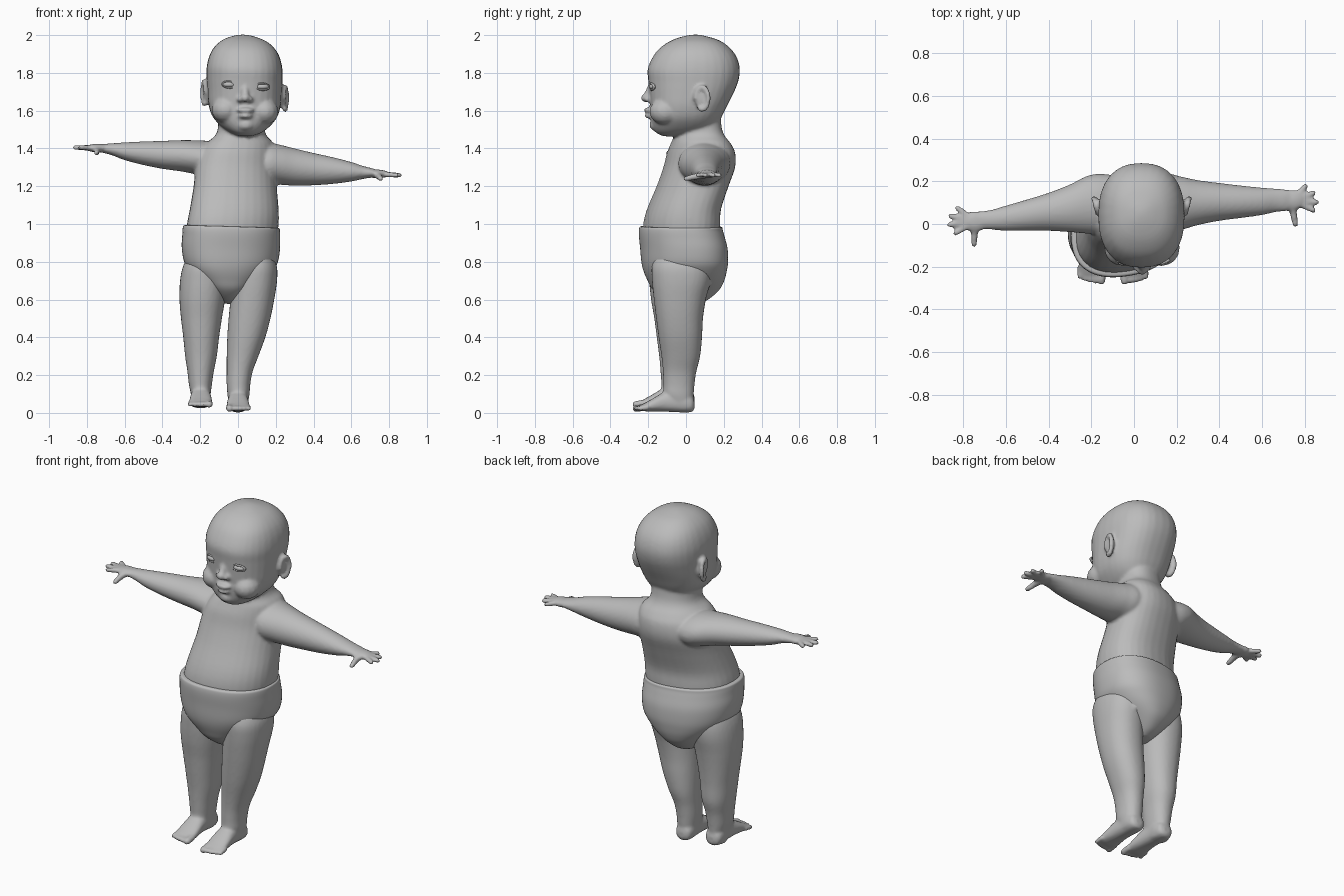
import bpy, bmesh, math
from mathutils import Vector, Matrix

skin = bpy.data.materials.new("plain grey")
skin.diffuse_color = (0.50, 0.50, 0.50, 1)


def spline(a, b, c, d, t):
    """Catmull-Rom value between b and c."""
    return 0.5 * (2*b + (c-a)*t + (2*a-5*b+4*c-d)*t*t + (3*b-a-3*c+d)*t**3)


def bridge(bm, loops, closed=False):
    """Skin a list of equal point loops; cap the ends unless closed."""
    rows = [[bm.verts.new(p) for p in loop] for loop in loops]
    n = len(rows[0])
    for a, b in zip(rows, rows[1:] + rows[:1] if closed else rows[1:]):
        for j in range(n):
            bm.faces.new((a[j], a[(j+1) % n], b[(j+1) % n], b[j]))
    if not closed:
        bm.faces.new(rows[0][::-1])
        bm.faces.new(rows[-1])


def loft(bm, axis, rings, p=2.0, shear=0.0, tilt=0.0, n=32, steps=4):
    """Rings: (position on axis, u min, u max, v min, v max); the v of a ring may shear with u."""
    k = len(rings)
    rows = []
    for i in range(k - 1):
        q = [rings[max(i-1, 0)], rings[i], rings[i+1], rings[min(i+2, k-1)]]
        rows += [[spline(*vals, s/steps) for vals in zip(*q)] for s in range(steps)]
    rows.append(list(rings[-1]))

    def place(w, u, v):
        if axis == 'z':
            return Vector((u, v, w - tilt * (u - 0.035)))
        return Vector((w, u, v)) if axis == 'x' else Vector((u, w, v))

    loops = []
    for w, u0, u1, v0, v1 in rows:
        cu, cv, ru, rv = (u0+u1)/2, (v0+v1)/2, (u1-u0)/2, (v1-v0)/2
        row = []
        for j in range(n):
            a = 2 * math.pi * j / n
            c, s = math.cos(a), math.sin(a)
            du = ru * math.copysign(abs(c) ** (2/p), c)
            dv = rv * math.copysign(abs(s) ** (2/p), s)
            row.append(place(w, cu + du, cv + dv + shear * du))
        loops.append(row)
    bridge(bm, loops)


def blob(bm, c, r, n=14, m=9):
    """Ellipsoid."""
    loops = []
    for i in range(m):
        t = math.pi * (i + .35) / (m - .3)
        loops.append([Vector((c[0] + r[0] * math.sin(t) * math.cos(2*math.pi*j/n),
                              c[1] + r[1] * math.sin(t) * math.sin(2*math.pi*j/n),
                              c[2] - r[2] * math.cos(t))) for j in range(n)])
    bridge(bm, loops)


def digit(bm, p0, p1, r0, r1, n=10):
    """Finger or toe: a tapered rod with a round tip."""
    p0, p1 = Vector(p0), Vector(p1)
    d = (p1 - p0).normalized()
    rot = d.to_track_quat('Z', 'Y')
    steps = [(p0, r0), (p0.lerp(p1, .5), (r0 + r1) / 2)]
    steps += [(p1 + d * r1 * math.sin(a), r1 * math.cos(a)) for a in (0, .5, 1.0, 1.4)]
    bridge(bm, [[c + rot @ Vector((r * math.cos(2*math.pi*j/n), r * math.sin(2*math.pi*j/n), 0))
                 for j in range(n)] for c, r in steps])


def finish(name, bm):
    bmesh.ops.recalc_face_normals(bm, faces=bm.faces[:])
    for f in bm.faces:
        f.smooth = True
    me = bpy.data.meshes.new(name)
    bm.to_mesh(me)
    bm.free()
    me.materials.append(skin)
    ob = bpy.data.objects.new(name, me)
    bpy.context.collection.objects.link(ob)
    return ob


body = bmesh.new()

# torso and neck
loft(body, 'z', [
    (0.68, -.22, .14, -.16, .16), (0.80, -.27, .19, -.21, .19),
    (0.92, -.275, .205, -.22, .175), (1.00, -.27, .215, -.22, .175),
    (1.08, -.255, .215, -.20, .18), (1.20, -.235, .205, -.15, .22),
    (1.30, -.225, .20, -.115, .255), (1.38, -.20, .195, -.095, .255),
    (1.43, -.165, .185, -.075, .23), (1.47, -.12, .15, -.06, .20),
    (1.52, -.105, .14, -.06, .185), (1.62, -.10, .14, -.05, .18)], p=2.3, shear=.16)

# head
loft(body, 'z', [
    (1.465, .00, .07, -.12, .00), (1.485, -.05, .12, -.16, .08),
    (1.52, -.10, .165, -.18, .155), (1.57, -.14, .205, -.188, .19),
    (1.63, -.157, .225, -.19, .22), (1.70, -.162, .232, -.195, .255),
    (1.76, -.166, .235, -.20, .278), (1.82, -.166, .236, -.203, .285),
    (1.88, -.152, .225, -.178, .27), (1.93, -.125, .20, -.14, .235),
    (1.97, -.08, .155, -.08, .18), (1.993, -.025, .095, -.015, .11),
    (2.002, .02, .05, .035, .065)], p=2.35, tilt=.05)

# cheeks, chin, nose and lips
for x, z in ((-.065, 1.605), (.14, 1.595)):
    blob(body, (x, -.11, z), (.075, .085, .07))
blob(body, (.04, -.15, 1.525), (.05, .045, .035))
digit(body, (.036, -.178, 1.74), (.038, -.205, 1.68), .018, .02)
blob(body, (.038, -.212, 1.668), (.026, .027, .024))
for dx in (-.026, .026):
    blob(body, (.038 + dx, -.20, 1.66), (.018, .02, .016))
blob(body, (.04, -.193, 1.603), (.046, .032, .014))
blob(body, (.04, -.19, 1.572), (.038, .03, .014))

# ears: raised rim around a thin inner plate
for x, z, s in ((-.172, 1.695, -1), (.243, 1.665, 1)):
    for i in range(16):
        a = math.radians(-110 + i * 19)
        y = .085 + .034 * math.cos(a)
        blob(body, (x + s * .25 * (y - .06), y, z + .058 * math.sin(a)), (.015, .014, .016), 8, 6)
    blob(body, (x - s * .004, .08, z), (.016, .034, .055))

# arms
loft(body, 'x', [
    (-.05, .00, .22, 1.27, 1.41), (-.15, -.045, .235, 1.245, 1.438),
    (-.22, -.045, .225, 1.262, 1.443), (-.30, -.038, .185, 1.278, 1.444),
    (-.40, -.032, .146, 1.292, 1.44), (-.50, -.032, .115, 1.312, 1.437),
    (-.60, -.032, .086, 1.338, 1.432), (-.67, -.026, .066, 1.365, 1.427),
    (-.72, -.024, .06, 1.378, 1.423), (-.75, -.02, .055, 1.385, 1.42)][::-1])
loft(body, 'x', [
    (.05, .00, .20, 1.25, 1.40), (.15, -.04, .235, 1.212, 1.43),
    (.22, -.028, .222, 1.208, 1.42), (.30, -.005, .205, 1.203, 1.40),
    (.40, .015, .192, 1.205, 1.376), (.50, .028, .18, 1.212, 1.354),
    (.60, .042, .17, 1.225, 1.328), (.66, .055, .166, 1.238, 1.308),
    (.71, .06, .162, 1.246, 1.295), (.74, .065, .16, 1.25, 1.285)])

# hands: flat palm, four fingers, thumb
hands = [((-.745, .012, 1.402), ((-.826, .074), (-.86, .038), (-.863, -.004), (-.835, -.042)),
          (-.749, -.095), 1.405, 1.375),
         ((.74, .112, 1.265), ((.803, .177), (.841, .145), (.855, .102), (.84, .064)),
          (.755, -.002), 1.258, 1.24)]
for palm, tips, thumb, tip_z, thumb_z in hands:
    blob(body, palm, (.062, .05, .023))
    p = Vector(palm)
    for x, y in tips:
        t = Vector((x, y, tip_z))
        digit(body, p.lerp(t, .25), t, .016, .0135)
    digit(body, p + Vector((0, -.02, -.005)), (*thumb, thumb_z), .021, .014)

# legs
loft(body, 'z', [
    (.03, -.245, -.155, -.06, .03), (.10, -.25, -.145, -.125, .04),
    (.15, -.26, -.138, -.13, .045), (.22, -.268, -.128, -.135, .055),
    (.30, -.28, -.112, -.142, .075), (.40, -.29, -.10, -.155, .08),
    (.50, -.302, -.085, -.168, .09), (.60, -.31, -.068, -.185, .105),
    (.70, -.307, -.055, -.195, .125), (.78, -.29, -.06, -.195, .125),
    (.86, -.25, -.08, -.16, .10)], p=2.2)
loft(body, 'z', [
    (.02, -.045, .045, -.06, .03), (.09, -.055, .06, -.115, .04),
    (.15, -.06, .065, -.12, .045), (.22, -.06, .078, -.122, .055),
    (.30, -.06, .108, -.13, .075), (.40, -.057, .145, -.145, .085),
    (.50, -.05, .172, -.158, .09), (.60, -.04, .192, -.17, .105),
    (.70, -.03, .207, -.18, .13), (.78, -.02, .205, -.18, .13),
    (.86, .00, .17, -.15, .10)], p=2.2)

# feet with toes
for x, z, s in ((-.197, .024, 1), (.0, .002, -1)):
    loft(body, 'y', [(y, x - w, x + w, z + lo, z + hi) for y, w, lo, hi in (
        (.045, .02, .02, .06), (.034, .042, .004, .085), (.00, .053, .0, .105),
        (-.06, .052, .002, .115), (-.12, .055, .005, .105), (-.17, .06, .006, .078),
        (-.21, .062, .006, .055), (-.24, .056, .01, .04))], p=2.4)
    for i, (r, y) in enumerate(((.0195, -.266), (.0145, -.266), (.014, -.262),
                                (.0135, -.256), (.013, -.247))):
        tx = x + s * (.045 - .0245 * i - (.004 if i else 0))
        digit(body, (tx, y + .05, z + .028), (tx, y, z + .021), r, r)

# one continuous skin
skin_body = finish("body", body)
mod = skin_body.modifiers.new("fuse", 'REMESH')
mod.mode = 'VOXEL'
mod.voxel_size = 0.009
mod.use_smooth_shade = True
mod = skin_body.modifiers.new("soften", 'SMOOTH')
mod.factor = 0.5
mod.iterations = 4

# cloth diaper: snug waistband narrowing to the crotch
cloth = bmesh.new()
loft(cloth, 'z', [
    (.575, -.08, .005, -.06, .07), (.60, -.11, .03, -.115, .12),
    (.65, -.165, .08, -.175, .175), (.70, -.22, .135, -.202, .20),
    (.75, -.265, .18, -.222, .212), (.80, -.288, .21, -.232, .218),
    (.87, -.298, .222, -.238, .215), (.93, -.295, .223, -.244, .20),
    (.965, -.293, .223, -.244, .19), (.982, -.288, .22, -.238, .186),
    (.985, -.268, .205, -.218, .17)], p=2.3, shear=.14, tilt=.03, n=64)
finish("diaper", cloth)

# eyes: ball with a thin lid rim
for side, x, z, turn in (("right", -.045, 1.738, -.14), ("left", .128, 1.727, .17)):
    ball = bmesh.new()
    blob(ball, (x, -.172, z), (.036, .024, .017), 20, 12)
    finish(side + "_eye", ball)
    lid = bmesh.new()
    loops = []
    for i in range(32):
        a = 2 * math.pi * i / 32
        c, s = math.cos(a), math.sin(a)
        dx = .037 * c
        mid = Vector((x + dx, -.185 + abs(dx) * .25 + dx * turn, z + .017 * s - .06 * dx))
        loops.append([mid + Vector((c * .005 * math.cos(b), .007 * math.sin(b),
                                    s * .005 * math.cos(b)))
                      for b in [math.pi * j / 4 for j in range(8)]])
    bridge(lid, loops, closed=True)
    finish(side + "_eyelid", lid)
